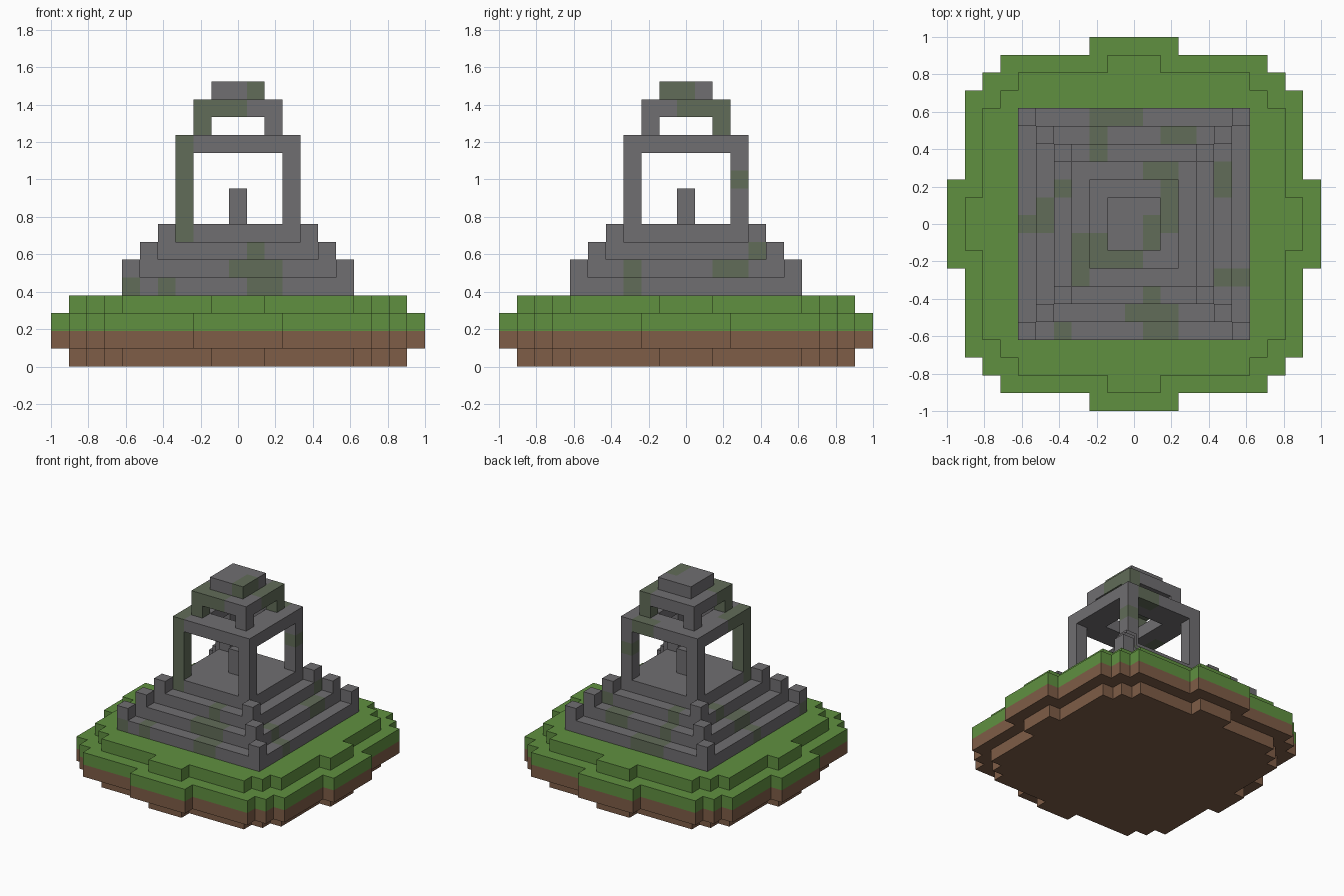
import bpy, bmesh
from mathutils import Vector

old = bpy.data.objects.get("Cube")
if old:
    bpy.data.objects.remove(old, do_unlink=True)

U = 2 / 21  # edge length of one block


def material(name, r, g, b):
    m = bpy.data.materials.new(name)
    m.use_nodes = True
    m.diffuse_color = (r, g, b, 1)
    m.node_tree.nodes["Principled BSDF"].inputs["Base Color"].default_value = (r, g, b, 1)
    return m


STONE = material("grey stone", 0.162, 0.156, 0.165)
MOSS = material("mossy stone", 0.120, 0.150, 0.098)
GRASS = material("grass green", 0.117, 0.279, 0.051)
SOIL = material("soil brown", 0.209, 0.109, 0.063)


# Block sets, given in whole blocks
def span(a, b):
    return range(a, b + 1)


def box(xs, ys, zs):
    return {(x, y, z) for x in xs for y in ys for z in zs}


def slab(r, z):
    return box(span(-r, r), span(-r, r), [z])


def corners(r, zs):
    return box((-r, r), (-r, r), zs)


def disc(z, bounds):
    """Rounded layer: bounds are (furthest row, half width) pairs."""
    cells = set()
    for row, half in bounds:
        cells |= box(span(-half, half), span(-row, row), [z])
    return cells


WIDE = [(2, 10), (7, 9), (8, 8), (9, 7), (10, 2)]
NARROW = [(1, 9), (6, 8), (7, 7), (8, 6), (9, 1)]

parts = {
    "soil_bottom": (disc(0, NARROW), SOIL),
    "soil_rim": (disc(1, WIDE), SOIL),
    "grass_rim": (disc(2, WIDE), GRASS),
    "grass_top": (disc(3, NARROW), GRASS),
}

# Shrinking steps with raised corner blocks
for i, name in enumerate(["lower_step", "middle_step", "upper_step"]):
    r, z = 6 - i, 4 + i
    parts[name] = (slab(r, z) | corners(r, [z + 1]), STONE)

parts.update({
    "shrine_floor": (slab(3, 7), STONE),
    "centre_post": (box([0], [0], span(8, 9)), STONE),
    "pillars": (corners(3, span(8, 11)), STONE),
    "roof_ring": (slab(3, 12) - slab(1, 12), STONE),
    "lantern_posts": (corners(2, [13]), STONE),
    "lantern_roof": (slab(2, 14), STONE),
    "roof_cap": (slab(1, 15), STONE),
})

# Moss patches
moss = set()
for patch in [
    box([-3], [-3], span(7, 12)), box([-3], span(-3, -1), [12]),
    box([-2], [-2], [13]), box(span(-2, 0), [-2], [14]), box([-2], [-1], [14]),
    box([1], [-1, 0], [15]), box([2], span(0, 2), [14]), box([2], [2], [13]),
    box([1, 2], [3], [12]), box([3], [3], [10]),
    box([1], [-4], [6]), box(span(0, 2), [-5], [5]), box([1, 2], [-6], [4]),
    box([-6, -4], [-6], [4]),
    box([4], [4], [6]), box([5], [2, 3], [5]), box([5], [-3], [5]), box([6], [-3], [4]),
    box(span(-2, 0), [6], [4]), box([-2], [5], [5]), box([-2], [4], [6]),
    box([2, 3], [5], [5]),
    box([-4], [2], [6]), box([-5], [0, 1], [5]), box([-6], [0], [4]),
]:
    moss |= patch

filled = set().union(*(cells for cells, _ in parts.values()))
AXES = [Vector((1, 0, 0)), Vector((0, 1, 0)), Vector((0, 0, 1))]


def build(name, cells, mat):
    """Make the exposed block faces of one part."""
    bm = bmesh.new()
    for cell in sorted(cells):
        centre = Vector(cell) + AXES[2] / 2
        for a in range(3):
            for sign in (1, -1):
                n = AXES[a] * sign
                if tuple(int(c) for c in Vector(cell) + n) in filled:
                    continue
                u, v = AXES[(a + 1) % 3] / 2, AXES[(a + 2) % 3] * sign / 2
                mid = centre + n / 2
                quad = [mid - u - v, mid + u - v, mid + u + v, mid - u + v]
                face = bm.faces.new([bm.verts.new(p * U) for p in quad])
                face.material_index = int(mat == STONE and cell in moss)
    bmesh.ops.remove_doubles(bm, verts=bm.verts, dist=U / 100)
    mesh = bpy.data.meshes.new(name)
    mesh.materials.append(mat)
    if mat == STONE:
        mesh.materials.append(MOSS)
    bm.to_mesh(mesh)
    bm.free()
    bpy.context.collection.objects.link(bpy.data.objects.new(name, mesh))


for part, (cells, mat) in parts.items():
    build(part, cells, mat)
